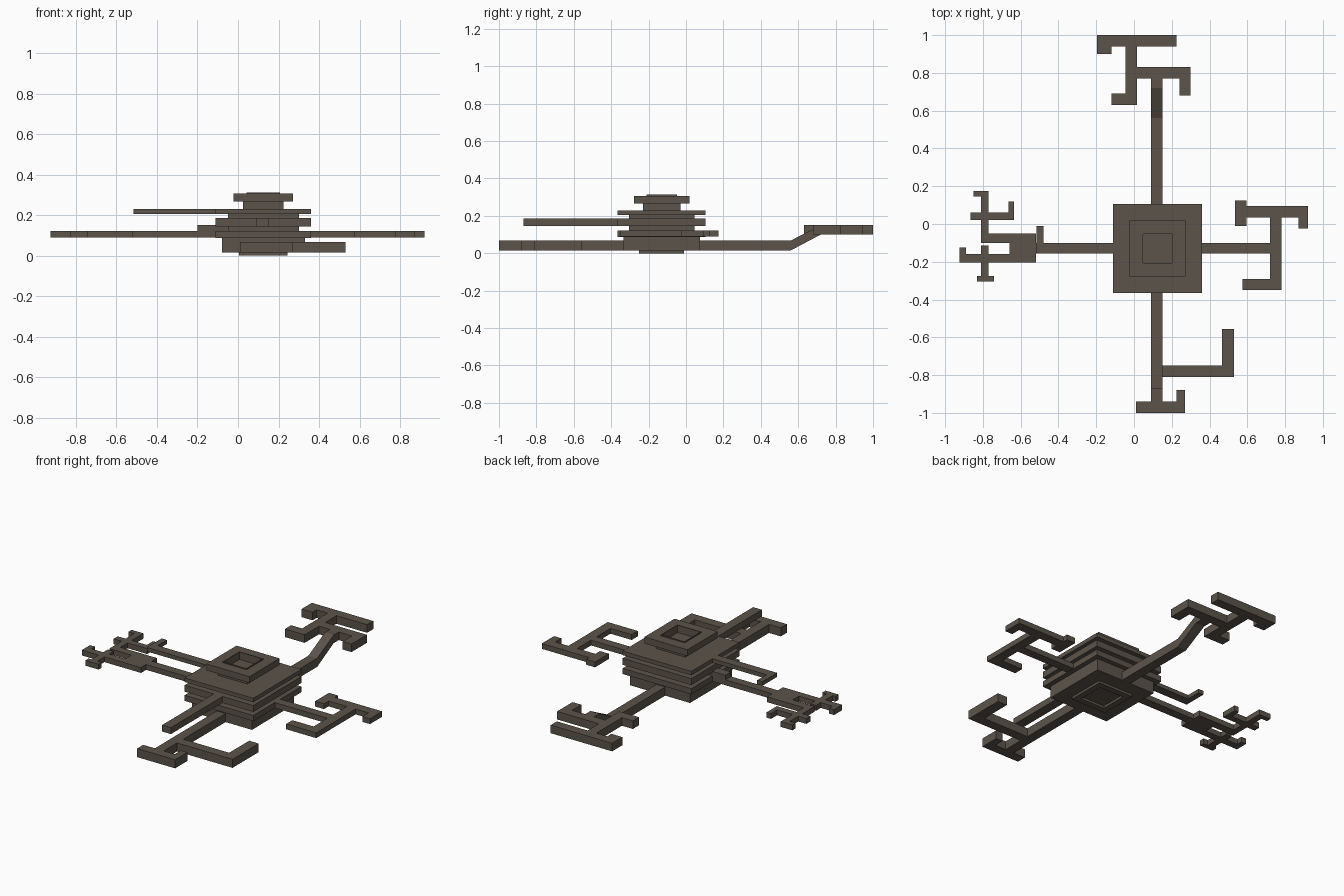
import bpy, bmesh

if "Cube" in bpy.data.objects:
    bpy.data.objects.remove(bpy.data.objects["Cube"], do_unlink=True)

# Single dark stone colour
stone = bpy.data.materials.new("dark_brown_stone")
stone.use_nodes = True
COLOUR = (0.107, 0.088, 0.069, 1)
stone.diffuse_color = COLOUR
stone.node_tree.nodes["Principled BSDF"].inputs["Base Color"].default_value = COLOUR

CX, CY = 0.125, -0.13      # hub centre


def finish(name, bm):
    bmesh.ops.recalc_face_normals(bm, faces=bm.faces)
    mesh = bpy.data.meshes.new(name)
    bm.to_mesh(mesh)
    bm.free()
    mesh.materials.append(stone)
    ob = bpy.data.objects.new(name, mesh)
    bpy.context.collection.objects.link(ob)
    return ob


def slab(name, z0, z1, rects, hole=None):
    """Extrude the union of rectangles (x0, x1, y0, y1), less an optional hole."""
    every = rects + ([hole] if hole else [])
    xs = sorted({v for r in every for v in r[:2]})
    ys = sorted({v for r in every for v in r[2:]})

    def inside(r, x, y):
        return r[0] < x < r[1] and r[2] < y < r[3]

    def filled(i, j):
        if not (0 <= i < len(xs) - 1 and 0 <= j < len(ys) - 1):
            return False
        x, y = (xs[i] + xs[i + 1]) / 2, (ys[j] + ys[j + 1]) / 2
        return any(inside(r, x, y) for r in rects) and not (hole and inside(hole, x, y))

    bm = bmesh.new()
    cache = {}

    def vert(i, j, z):
        if (i, j, z) not in cache:
            cache[i, j, z] = bm.verts.new((xs[i], ys[j], z))
        return cache[i, j, z]

    for i in range(len(xs) - 1):
        for j in range(len(ys) - 1):
            if not filled(i, j):
                continue
            ring = [(i, j), (i + 1, j), (i + 1, j + 1), (i, j + 1)]
            for z in (z0, z1):
                bm.faces.new([vert(a, b, z) for a, b in ring])
            for k, (di, dj) in enumerate([(0, -1), (1, 0), (0, 1), (-1, 0)]):
                if not filled(i + di, j + dj):
                    p, q = ring[k], ring[(k + 1) % 4]
                    bm.faces.new([vert(*p, z0), vert(*q, z0), vert(*q, z1), vert(*p, z1)])
    bmesh.ops.recalc_face_normals(bm, faces=bm.faces)
    if not hole:
        bmesh.ops.dissolve_limit(bm, angle_limit=0.01, verts=bm.verts, edges=bm.edges)
    return finish(name, bm)


def square(width):
    h = width / 2
    return (CX - h, CX + h, CY - h, CY + h)


# Stepped square hub
slab("base_pad", 0, 0.015, [square(0.24)], square(0.165))
for name, width, z0, z1 in [
    ("hub_bottom", 0.41, 0.015, 0.088),
    ("hub_lower_plate", 0.47, 0.088, 0.123),
    ("hub_lower_neck", 0.35, 0.123, 0.145),
    ("hub_middle_plate", 0.47, 0.145, 0.185),
    ("hub_upper_neck", 0.35, 0.185, 0.205),
    ("hub_upper_plate", 0.47, 0.205, 0.23),
    ("cap_neck", 0.20, 0.23, 0.267),
]:
    slab(name, z0, z1, [square(width)])
slab("cap_frame", 0.267, 0.307, [square(0.295)], square(0.165))
slab("cap_lip", 0.267, 0.313, [square(0.165)], square(0.155))

# Front arm with foot and long side hook
slab("front_arm", 0.015, 0.068, [
    (0.09, 0.15, -1.0, -0.30),
    (0.01, 0.27, -1.0, -0.94),
    (0.225, 0.27, -1.0, -0.88),
    (0.09, 0.53, -0.81, -0.75),
    (0.465, 0.53, -0.81, -0.555),
])
slab("front_upper_beam", 0.145, 0.185, [(0.09, 0.15, -0.87, -0.36)])

# Rear arm rising along a ramp to its hooked end
bm = bmesh.new()
profile = [(0.05, 0.015), (0.56, 0.015), (0.72, 0.10), (0.72, 0.15), (0.56, 0.068), (0.05, 0.068)]
sides = [[bm.verts.new((x, y, z)) for y, z in profile] for x in (0.09, 0.15)]
for s in sides:
    bm.faces.new(s)
for k in range(len(profile)):
    n = (k + 1) % len(profile)
    bm.faces.new([sides[0][k], sides[0][n], sides[1][n], sides[1][k]])
finish("rear_arm", bm)
slab("rear_arm_hooks", 0.10, 0.15, [
    (0.09, 0.15, 0.72, 0.83),
    (-0.045, 0.30, 0.77, 0.83),
    (0.24, 0.30, 0.68, 0.83),
    (-0.045, 0.015, 0.63, 1.0),
    (-0.12, 0.015, 0.63, 0.69),
    (-0.195, 0.225, 0.94, 1.0),
    (-0.195, -0.12, 0.90, 1.0),
])

# Left arm (+x) with two hooked bars
slab("left_arm", 0.09, 0.123, [
    (0.35, 0.78, -0.155, -0.10),
    (0.72, 0.78, -0.35, 0.095),
    (0.575, 0.78, -0.35, -0.29),
    (0.535, 0.92, 0.035, 0.095),
    (0.535, 0.595, -0.01, 0.125),
    (0.87, 0.92, -0.025, 0.095),
])

# Right arm (-x) with plate and forked prongs
slab("right_arm", 0.09, 0.123, [
    (-0.53, -0.10, -0.155, -0.10),
    (-0.66, -0.52, -0.205, -0.05),
    (-0.81, -0.60, -0.10, -0.05),
    (-0.81, -0.77, -0.10, 0.175),
    (-0.85, -0.77, 0.145, 0.175),
    (-0.865, -0.635, 0.02, 0.06),
    (-0.665, -0.635, 0.02, 0.12),
    (-0.925, -0.60, -0.205, -0.16),
    (-0.925, -0.89, -0.205, -0.125),
    (-0.81, -0.77, -0.305, -0.115),
    (-0.83, -0.74, -0.305, -0.275),
])
slab("right_upper_beam", 0.205, 0.23, [
    (-0.515, -0.10, -0.155, -0.10),
    (-0.515, -0.48, -0.155, -0.01),
])
slab("right_stub", 0.123, 0.152, [(-0.20, -0.04, -0.155, -0.10)])
